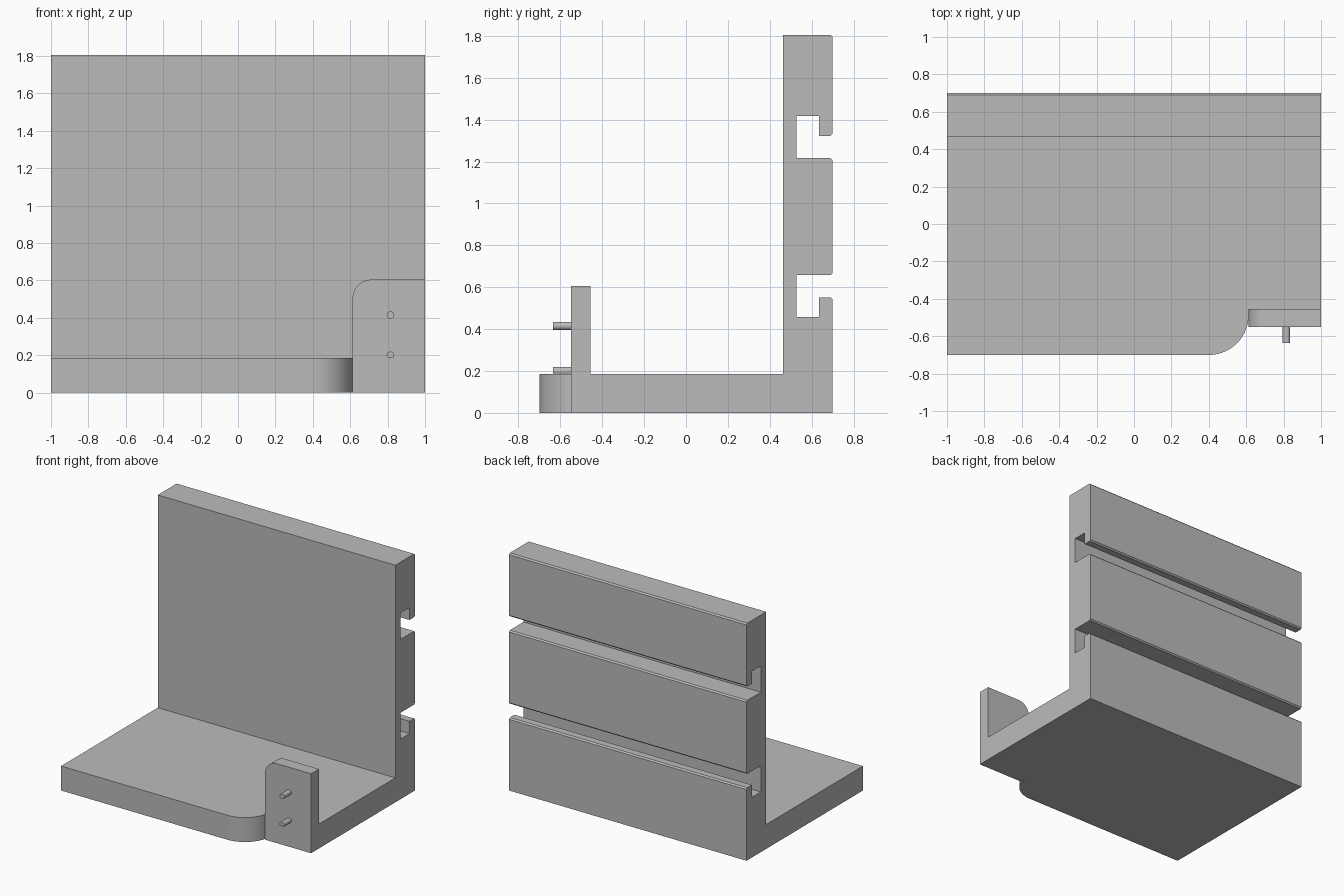
import bpy, bmesh, math
from mathutils import Vector

if "Cube" in bpy.data.objects:
    bpy.data.objects.remove(bpy.data.objects["Cube"])

grey = bpy.data.materials.new("plain grey")
grey.diffuse_color = (0.5, 0.5, 0.5, 1)
grey.use_nodes = True
grey.node_tree.nodes["Principled BSDF"].inputs["Base Color"].default_value = grey.diffuse_color


def prism(name, pts, axis, lo, hi):
    """Extrude a 2D outline along x, y or z from lo to hi."""
    place = {"x": lambda a, b, t: (t, a, b),
             "y": lambda a, b, t: (a, t, b),
             "z": lambda a, b, t: (a, b, t)}[axis]
    bm = bmesh.new()
    face = bm.faces.new([bm.verts.new(place(a, b, lo)) for a, b in pts])
    new = bmesh.ops.extrude_face_region(bm, geom=[face])["geom"]
    shift = Vector(place(0, 0, hi - lo))
    bmesh.ops.translate(bm, vec=shift, verts=[v for v in new if isinstance(v, bmesh.types.BMVert)])
    bmesh.ops.recalc_face_normals(bm, faces=bm.faces)
    me = bpy.data.meshes.new(name)
    bm.to_mesh(me)
    bm.free()
    ob = bpy.data.objects.new(name, me)
    bpy.context.collection.objects.link(ob)
    me.materials.append(grey)
    return ob


def arc(cx, cy, r, a0, a1, n):
    return [(cx + r * math.cos(math.radians(a0 + (a1 - a0) * i / n)),
             cy + r * math.sin(math.radians(a0 + (a1 - a0) * i / n))) for i in range(n + 1)]


def select(ob):
    bpy.ops.object.select_all(action="DESELECT")
    ob.select_set(True)
    bpy.context.view_layer.objects.active = ob


def combine(ob, other, op):
    select(ob)
    mod = ob.modifiers.new(op.lower(), "BOOLEAN")
    mod.operation, mod.solver, mod.object = op, "EXACT", other
    bpy.ops.object.modifier_apply(modifier=mod.name)
    bpy.data.objects.remove(other)


# angle bracket: floor and slotted wall in one side profile
f, b, lip, c = 0.527, 0.70, 0.635, 0.01
profile = [(-0.70, 0), (b, 0),
           (b, 0.552 - c), (b - c, 0.552), (lip, 0.552), (lip, 0.458), (f, 0.458), (f, 0.658),
           (b - c, 0.658), (b, 0.658 + c),
           (b, 1.217 - c), (b - c, 1.217), (f, 1.217), (f, 1.417), (lip, 1.417), (lip, 1.323),
           (b - c, 1.323), (b, 1.323 + c),
           (b, 1.805 - c), (b - c, 1.805), (0.464, 1.805), (0.464, 0.186), (-0.70, 0.186)]
bracket = prism("bracket", profile, "x", -1, 1)

# rounded front corner cut away
corner = arc(0.40, -0.487, 0.213, -90, 0, 24)
cutter = prism("corner_cutter", [(0.40, -0.8)] + corner + [(1.1, -0.487), (1.1, -0.8)], "z", -0.1, 0.3)
combine(bracket, cutter, "DIFFERENCE")

# upright tab with one rounded corner
tab_outline = [(0.613, 0), (1, 0), (1, 0.605)] + arc(0.713, 0.505, 0.10, 90, 180, 16)
tab = prism("tab", tab_outline, "y", -0.55, -0.455)
combine(bracket, tab, "UNION")

# merge flat regions
bm = bmesh.new()
bm.from_mesh(bracket.data)
bmesh.ops.remove_doubles(bm, verts=bm.verts, dist=0.0002)
bmesh.ops.dissolve_limit(bm, angle_limit=math.radians(0.5), verts=bm.verts, edges=bm.edges)
bm.to_mesh(bracket.data)
bm.free()
select(bracket)
bpy.ops.object.shade_smooth_by_angle(angle=math.radians(30))

# two pins; the lower one has a flat underside
for name, z, a0, a1 in (("upper_pin", 0.415, 0, 345), ("lower_pin", 0.20, -35, 215)):
    pin = prism(name, arc(0.815, z, 0.02, a0, a1, 23), "y", -0.635, -0.53)
    select(pin)
    bpy.ops.object.shade_smooth_by_angle(angle=math.radians(30))
